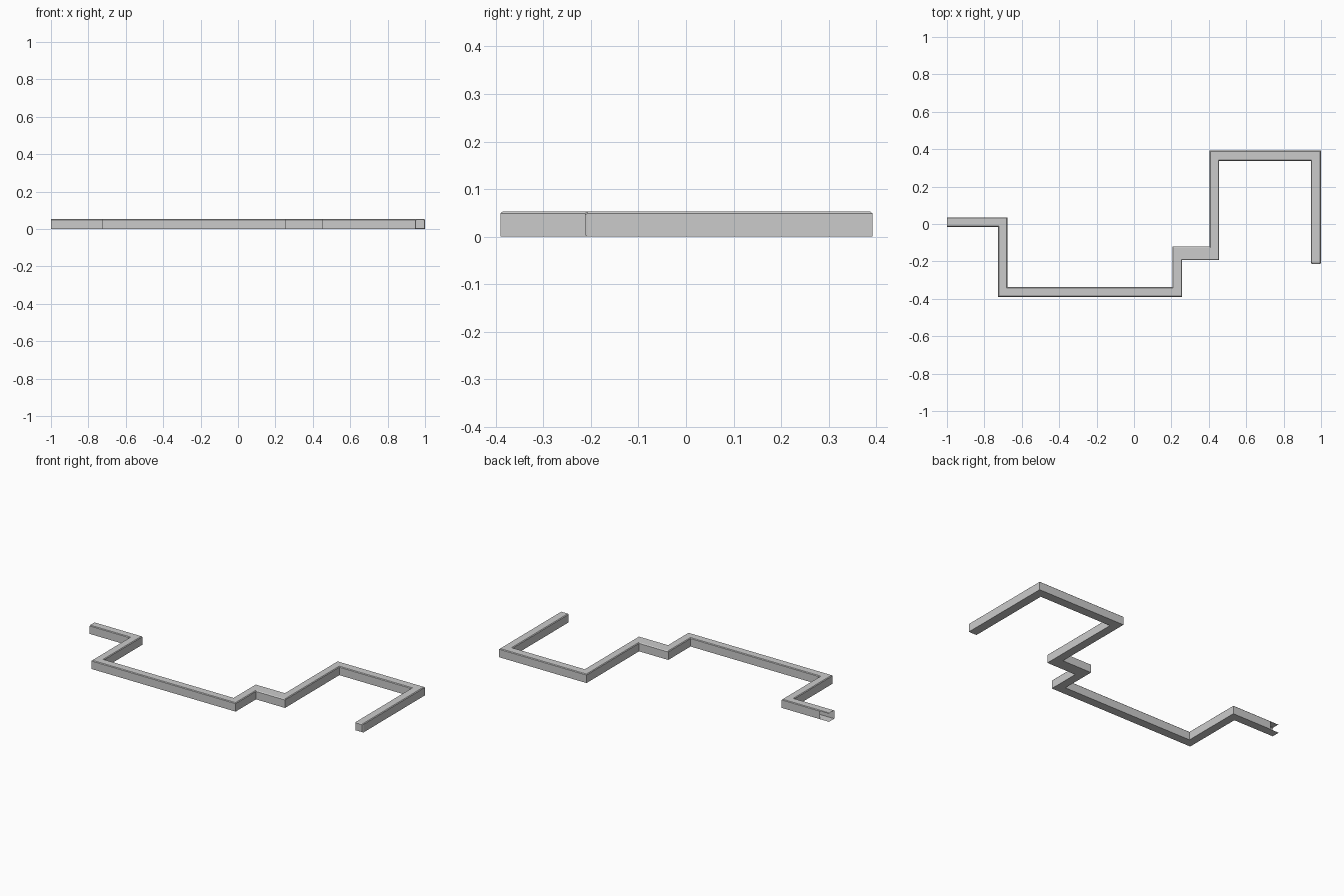
import bpy, bmesh
from mathutils import Vector

if "Cube" in bpy.data.objects:
    bpy.data.objects.remove(bpy.data.objects["Cube"])

H = 0.053    # rail height
C = 0.08     # chamfer as a share of the rail width
CZ = 0.004   # chamfer height

# Left and right edges of the zigzag rail, followed from the open end
left = [(-1, .035), (-.94, .035), (-.677, .035), (-.677, -.337), (.205, -.337),
        (.205, -.12), (.404, -.12), (.404, .392), (1, .392), (1, -.207)]
right = [(-1, -.016), (-.94, -.016), (-.727, -.016), (-.727, -.39), (.257, -.39),
         (.257, -.192), (.455, -.192), (.455, .337), (.946, .337), (.946, -.207)]

bm = bmesh.new()


def ring(a, b):
    """Cross-section with chamfered top edges between two edge points."""
    a, b = Vector(a), Vector(b)
    pts = [(a, 0), (a, H - CZ), (a.lerp(b, C), H),
           (b.lerp(a, C), H), (b, H - CZ), (b, 0)]
    return [bm.verts.new((p.x, p.y, z)) for p, z in pts]


rings = [ring(a, b) for a, b in zip(left, right)]

# Slightly tapered closed end
mid = Vector((.973, -.213, H / 2))
tip = []
for v in rings[-1]:
    p = mid + (v.co - mid) * 0.86
    p.y = -.213
    tip.append(bm.verts.new(p))
rings.append(tip)

# Rail walls; the back wall is left open beside the open end
for i, (r0, r1) in enumerate(zip(rings, rings[1:])):
    for j in range(6):
        if i == 0 and j == 0:
            continue
        k = (j + 1) % 6
        bm.faces.new((r0[j], r0[k], r1[k], r1[j]))
bm.faces.new(tip)
bmesh.ops.recalc_face_normals(bm, faces=bm.faces[:])

mesh = bpy.data.meshes.new("zigzag_rail")
bm.to_mesh(mesh)
bm.free()
rail = bpy.data.objects.new("zigzag_rail", mesh)
bpy.context.collection.objects.link(rail)
